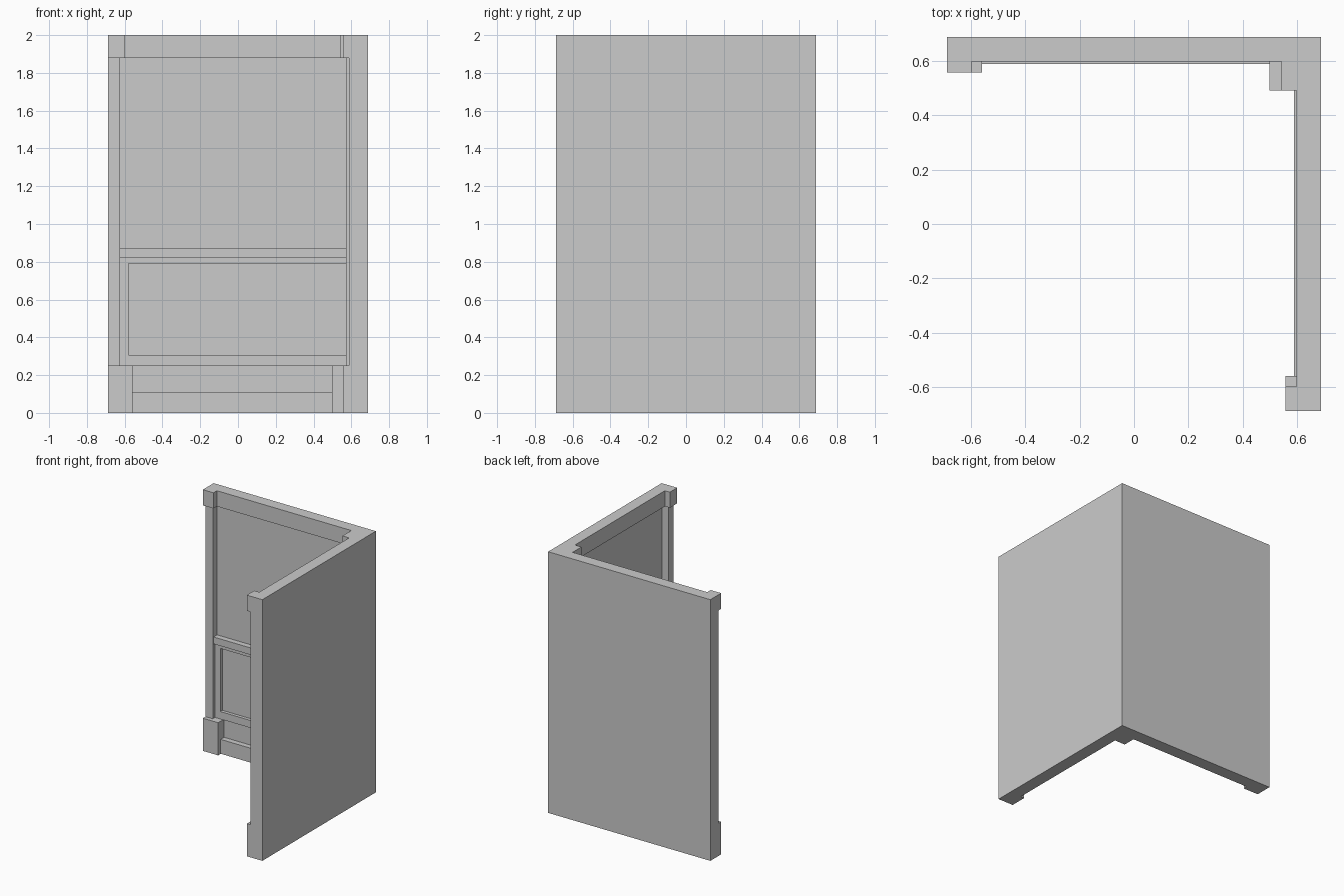
import bpy, bmesh, math

if "Cube" in bpy.data.objects:
    bpy.data.objects.remove(bpy.data.objects["Cube"])

H = 0.687           # half width of the footprint
parts = []


def box(name, x0, x1, y0, y1, z0, z1):
    """Axis-aligned box between two corners."""
    bm = bmesh.new()
    bmesh.ops.create_cube(bm, size=1)
    for v in bm.verts:
        v.co = (x0 if v.co.x < 0 else x1,
                y0 if v.co.y < 0 else y1,
                z0 if v.co.z < 0 else z1)
    me = bpy.data.meshes.new(name)
    bm.to_mesh(me)
    bm.free()
    ob = bpy.data.objects.new(name, me)
    bpy.context.collection.objects.link(ob)
    parts.append(ob)
    return ob


def both_walls(name, a0, a1, face, z0, z1):
    """Strip on the back wall from a0 to a1, repeated on the right wall."""
    box("back_" + name, a0, a1, face, H, z0, z1)
    box("right_" + name, face, H, a0, a1, z0, z1)


# Wall cores
both_walls("wall", -H, H, 0.64, 0, 2)

# Skirting, plain base band, chair rail and cornice
both_walls("skirting", -H, 0.66, 0.588, 0, 0.11)
both_walls("base_band", -H, 0.66, 0.63, 0, 0.25)
both_walls("chair_rail", -H, 0.66, 0.597, 0.82, 0.873)
both_walls("cornice", -H, 0.66, 0.598, 1.88, 2)

# Raised frame around the lower panel
both_walls("frame_bottom", -H, 0.66, 0.615, 0.25, 0.307)
both_walls("frame_top", -H, 0.66, 0.615, 0.79, 0.82)
both_walls("frame_stile", -H, -0.58, 0.615, 0.25, 0.82)

# End posts: plinth, shaft and capital block
both_walls("end_plinth", -H, -0.558, 0.556, 0, 0.25)
both_walls("end_shaft", -H, -0.625, 0.588, 0.25, 1.88)
both_walls("end_capital", -H, -0.598, 0.556, 1.88, 2)

# Inner corner post: plinth, shaft and capital block
box("corner_plinth", 0.498, H, 0.49, H, 0, 0.25)
box("corner_shaft", 0.572, H, 0.52, H, 0.25, 1.88)
box("corner_capital", 0.542, H, 0.49, H, 1.88, 2)

# Fuse all parts into one clean solid
body = parts[0]
body.name = "corner_wall"
bpy.context.view_layer.objects.active = body
for p in parts[1:]:
    m = body.modifiers.new("join", 'BOOLEAN')
    m.operation = 'UNION'
    m.solver = 'EXACT'
    m.object = p
    bpy.ops.object.modifier_apply(modifier=m.name)
for p in parts[1:]:
    bpy.data.objects.remove(p)

# Merge coplanar faces
bm = bmesh.new()
bm.from_mesh(body.data)
bmesh.ops.remove_doubles(bm, verts=bm.verts, dist=1e-5)
bmesh.ops.dissolve_limit(bm, angle_limit=math.radians(1), verts=bm.verts, edges=bm.edges)
bmesh.ops.recalc_face_normals(bm, faces=bm.faces)
bm.to_mesh(body.data)
bm.free()
